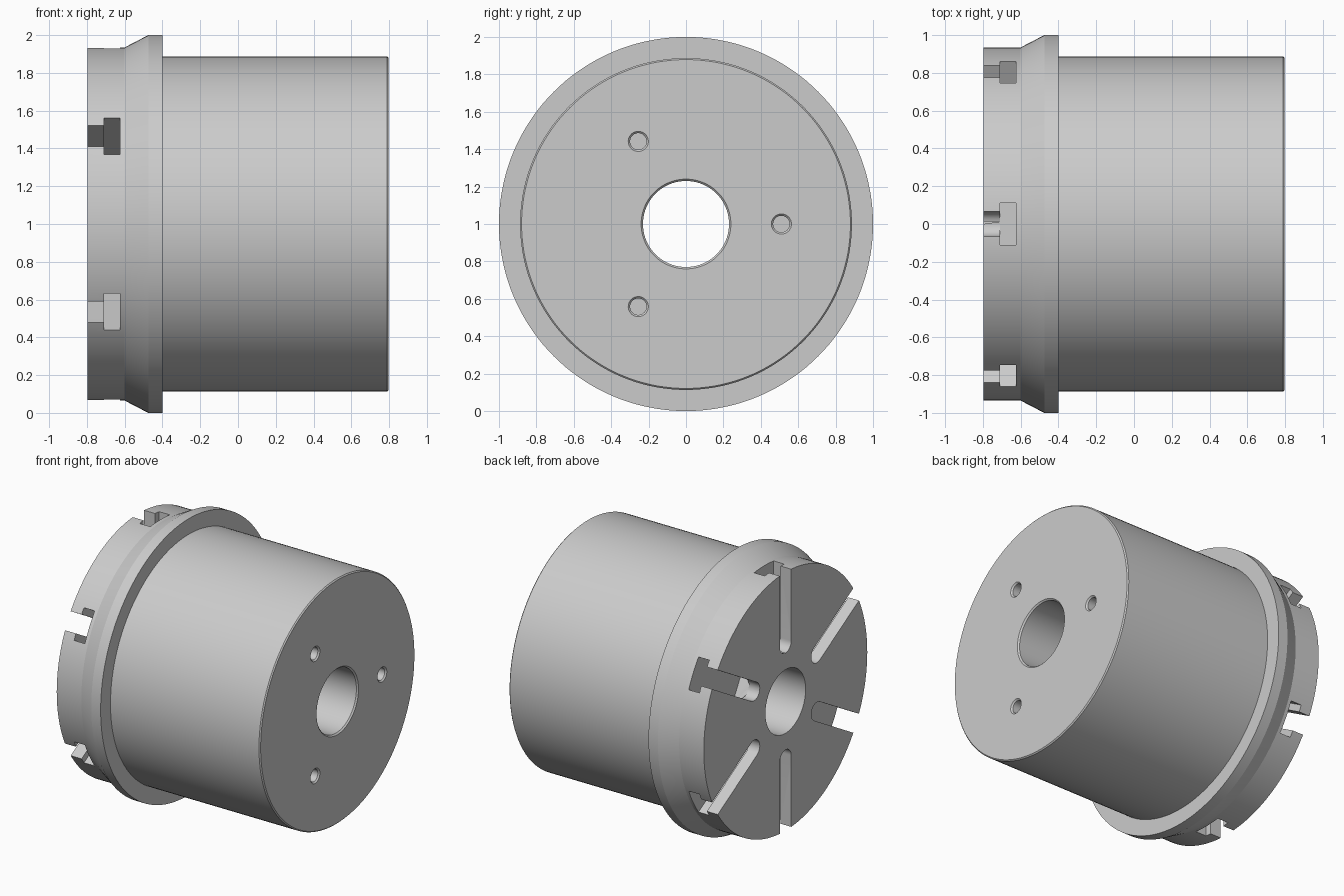
import bpy, bmesh
from math import sin, cos, pi, radians

cube = bpy.data.objects.get("Cube")
if cube:
    bpy.data.objects.remove(cube, do_unlink=True)

HALF = 0.797      # half length along x
AXIS = 1.0        # height of the turning axis
SEGMENTS = 144

steel = bpy.data.materials.new("grey metal")
steel.use_nodes = True
GREY = (0.6, 0.6, 0.6, 1)
steel.diffuse_color = GREY
steel.node_tree.nodes["Principled BSDF"].inputs["Base Color"].default_value = GREY


def make_object(name, bm):
    bmesh.ops.recalc_face_normals(bm, faces=bm.faces)
    mesh = bpy.data.meshes.new(name)
    bm.to_mesh(mesh)
    bm.free()
    mesh.materials.append(steel)
    obj = bpy.data.objects.new(name, mesh)
    bpy.context.collection.objects.link(obj)
    return obj


def lathe(name, profile):
    """Turn a closed (x, radius) profile around the x axis."""
    bm = bmesh.new()
    rings = []
    for i in range(SEGMENTS):
        a = 2 * pi * i / SEGMENTS
        rings.append([bm.verts.new((x, r * cos(a), AXIS + r * sin(a))) for x, r in profile])
    n = len(profile)
    for i in range(SEGMENTS):
        a, b = rings[i], rings[(i + 1) % SEGMENTS]
        for j in range(n):
            k = (j + 1) % n
            bm.faces.new((a[j], a[k], b[k], b[j]))
    return make_object(name, bm)


def prism(name, sections, angle):
    """Loft (x, outline) sections; outlines are (radial, sideways) points."""
    bm = bmesh.new()
    c, s = cos(angle), sin(angle)
    loops = [[bm.verts.new((x, u * c - v * s, AXIS + u * s + v * c)) for u, v in outline]
             for x, outline in sections]
    n = len(loops[0])
    for a, b in zip(loops, loops[1:]):
        for j in range(n):
            k = (j + 1) % n
            bm.faces.new((a[j], a[k], b[k], b[j]))
    bm.faces.new(loops[0])
    bm.faces.new(loops[-1])
    return make_object(name, bm)


def circle(centre, radius, count=32):
    return [(centre + radius * cos(2 * pi * i / count), radius * sin(2 * pi * i / count))
            for i in range(count)]


def cut(body, cutter):
    cutter.hide_render = True
    mod = body.modifiers.new("cut", 'BOOLEAN')
    mod.operation = 'DIFFERENCE'
    mod.solver = 'EXACT'
    mod.object = cutter
    bpy.context.view_layer.objects.active = body
    bpy.ops.object.modifier_apply(modifier=mod.name)
    bpy.data.objects.remove(cutter, do_unlink=True)


# Turned body: bore, slotted head, tapered flange, drum
body = lathe("flanged_drum", [
    (-HALF, 0.23), (-HALF, 0.935), (-0.6, 0.935), (-0.475, 1.0), (-0.4, 1.0),
    (-0.4, 0.887), (HALF - 0.008, 0.887), (HALF, 0.879),
    (HALF, 0.24), (HALF - 0.01, 0.23)])

# Six radial T-slots in the head
INNER, OUTER, NARROW, WIDE = 0.35, 1.2, 0.065, 0.112
round_end = [(INNER + NARROW - NARROW * sin(pi * i / 16), NARROW * cos(pi * i / 16))
             for i in range(17)]
neck = [(OUTER, NARROW)] + round_end + [(OUTER, -NARROW)]
foot = [(OUTER, WIDE), (INNER, WIDE), (INNER, -WIDE), (OUTER, -WIDE)]
for i in range(6):
    angle = radians(30 + 60 * i)
    cut(body, prism("slot_neck_cutter", [(-0.9, neck), (-0.7, neck)], angle))
    cut(body, prism("slot_foot_cutter", [(-0.71, foot), (-0.624, foot)], angle))

# Three chamfered blind holes in the drum end
for i in range(3):
    wide, narrow = circle(0.51, 0.064), circle(0.51, 0.044)
    cut(body, prism("hole_cutter", [(HALF + 0.01, wide), (HALF - 0.01, narrow),
                                    (HALF - 0.2, narrow)], radians(120 * i)))

# Smooth turned surfaces with sharp machined edges
bpy.ops.object.select_all(action='DESELECT')
body.select_set(True)
bpy.context.view_layer.objects.active = body
bpy.ops.object.shade_smooth_by_angle(angle=radians(20))
